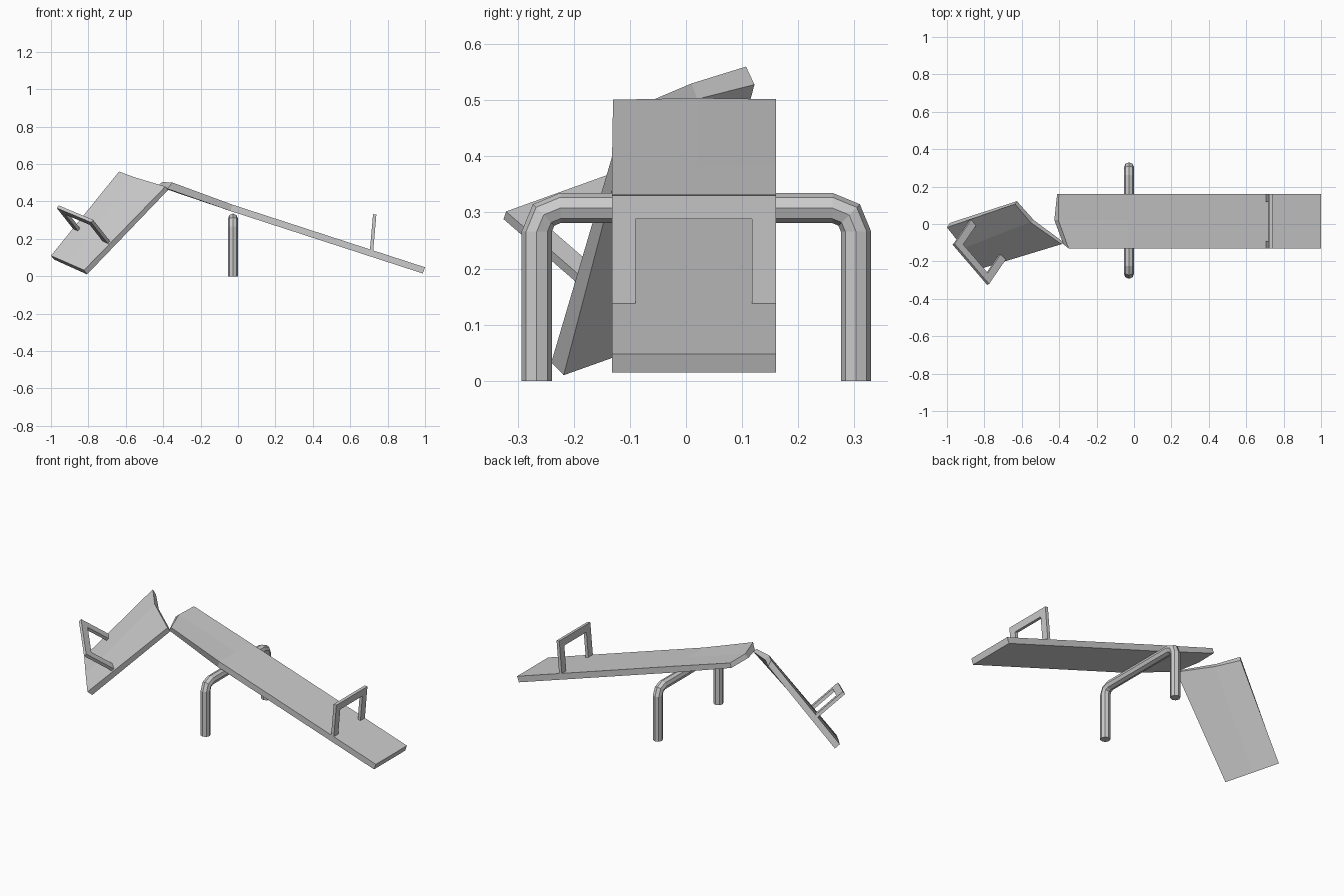
import bpy, bmesh, math
from mathutils import Vector

if "Cube" in bpy.data.objects:
    bpy.data.objects.remove(bpy.data.objects["Cube"])


def finish(name, bm):
    bmesh.ops.recalc_face_normals(bm, faces=bm.faces)
    mesh = bpy.data.meshes.new(name)
    bm.to_mesh(mesh)
    bm.free()
    obj = bpy.data.objects.new(name, mesh)
    bpy.context.collection.objects.link(obj)
    return obj


def slab(name, top, bottom):
    """Closed board from matching top and bottom rows of points."""
    bm = bmesh.new()
    t = [[bm.verts.new(p) for p in row] for row in top]
    b = [[bm.verts.new(p) for p in row] for row in bottom]
    n, m = len(t), len(t[0])
    for g in (t, b):
        for i in range(n - 1):
            for j in range(m - 1):
                bm.faces.new((g[i][j], g[i + 1][j], g[i + 1][j + 1], g[i][j + 1]))
    rim = ([(0, j) for j in range(m)] + [(i, m - 1) for i in range(1, n)]
           + [(n - 1, j) for j in range(m - 2, -1, -1)] + [(i, 0) for i in range(n - 2, 0, -1)])
    for (i, j), (k, l) in zip(rim, rim[1:] + rim[:1]):
        bm.faces.new((t[i][j], t[k][l], b[k][l], b[i][j]))
    return finish(name, bm)


def handle(name, base_a, base_b, up, bar=0.042, depth=0.018):
    """Square-cornered U-shaped grip standing on a board."""
    a, b, up = Vector(base_a), Vector(base_b), Vector(up)
    across = b - a
    w, h = across.length, up.length
    across.normalize()
    up.normalize()
    out = across.cross(up).normalized() * depth
    profile = [(0, 0), (0, h), (w, h), (w, 0), (w - bar, 0),
               (w - bar, h - bar), (bar, h - bar), (bar, 0)]
    bm = bmesh.new()
    front = [bm.verts.new(a + across * u + up * v - out / 2) for u, v in profile]
    back = [bm.verts.new(v.co + out) for v in front]
    for g in (front, back):
        for q in ((0, 1, 6, 7), (1, 2, 5, 6), (2, 3, 4, 5)):
            bm.faces.new([g[k] for k in q])
    for k in range(8):
        l = (k + 1) % 8
        bm.faces.new((front[k], front[l], back[l], back[k]))
    return finish(name, bm)


# Arched pipe support: eight-sided tube with rounded corners
cx, cy, half, top_z, r, bend = -0.027, 0.0185, 0.2845, 0.308, 0.027, 0.042
path = [(cy - half, 0, 180)]
for side, angles in ((-1, (180, 135, 90)), (1, (90, 45, 0))):
    for d in angles:
        path.append((cy + side * (half - bend) + bend * math.cos(math.radians(d)),
                     top_z - bend + bend * math.sin(math.radians(d)), d))
path.append((cy + half, 0, 0))
bm = bmesh.new()
rings = []
for y, z, d in path:
    ry, rz = math.cos(math.radians(d)), math.sin(math.radians(d))
    rings.append([bm.verts.new((cx + r * math.cos(k * math.pi / 4),
                                y + ry * r * math.sin(k * math.pi / 4),
                                z + rz * r * math.sin(k * math.pi / 4))) for k in range(8)])
for p, q in zip(rings, rings[1:]):
    for k in range(8):
        l = (k + 1) % 8
        bm.faces.new((p[k], p[l], q[l], q[k]))
bm.faces.new(rings[0])
bm.faces.new(rings[-1])
finish("pipe_support", bm)

# Long board: straight rows, then the broken end
ys = (-0.132, 0.022, 0.16)


def row(x, z):
    return [(x, y, z) for y in ys]


slab("long_board",
     [row(1.0, 0.048), row(-0.03, 0.383),
      [(-0.35, -0.13, 0.501), (-0.405, 0.022, 0.504), (-0.402, 0.16, 0.502)]],
     [row(0.988, 0.015), row(-0.041, 0.349),
      [(-0.378, -0.108, 0.468), (-0.426, 0.022, 0.486), (-0.411, 0.16, 0.475)]])

# Short snapped-off board, tilted and twisted
slab("broken_board",
     [[(-0.823, -0.240, 0.033), (-0.912, -0.130, 0.072), (-1.0, -0.018, 0.11)],
      [(-0.388, -0.108, 0.480), (-0.555, 0.010, 0.530), (-0.636, 0.107, 0.560)]],
     [[(-0.807, -0.218, 0.010), (-0.896, -0.106, 0.050), (-0.984, 0.006, 0.09)],
      [(-0.373, -0.100, 0.462), (-0.535, 0.020, 0.502), (-0.626, 0.122, 0.528)]])

# Grips
handle("long_board_handle", (0.714, -0.132, 0.138), (0.714, 0.16, 0.138), (0.017, 0, 0.193))
handle("broken_board_handle", (-0.688, -0.188, 0.178), (-0.872, 0.026, 0.255),
       (-0.092, -0.135, 0.117))
